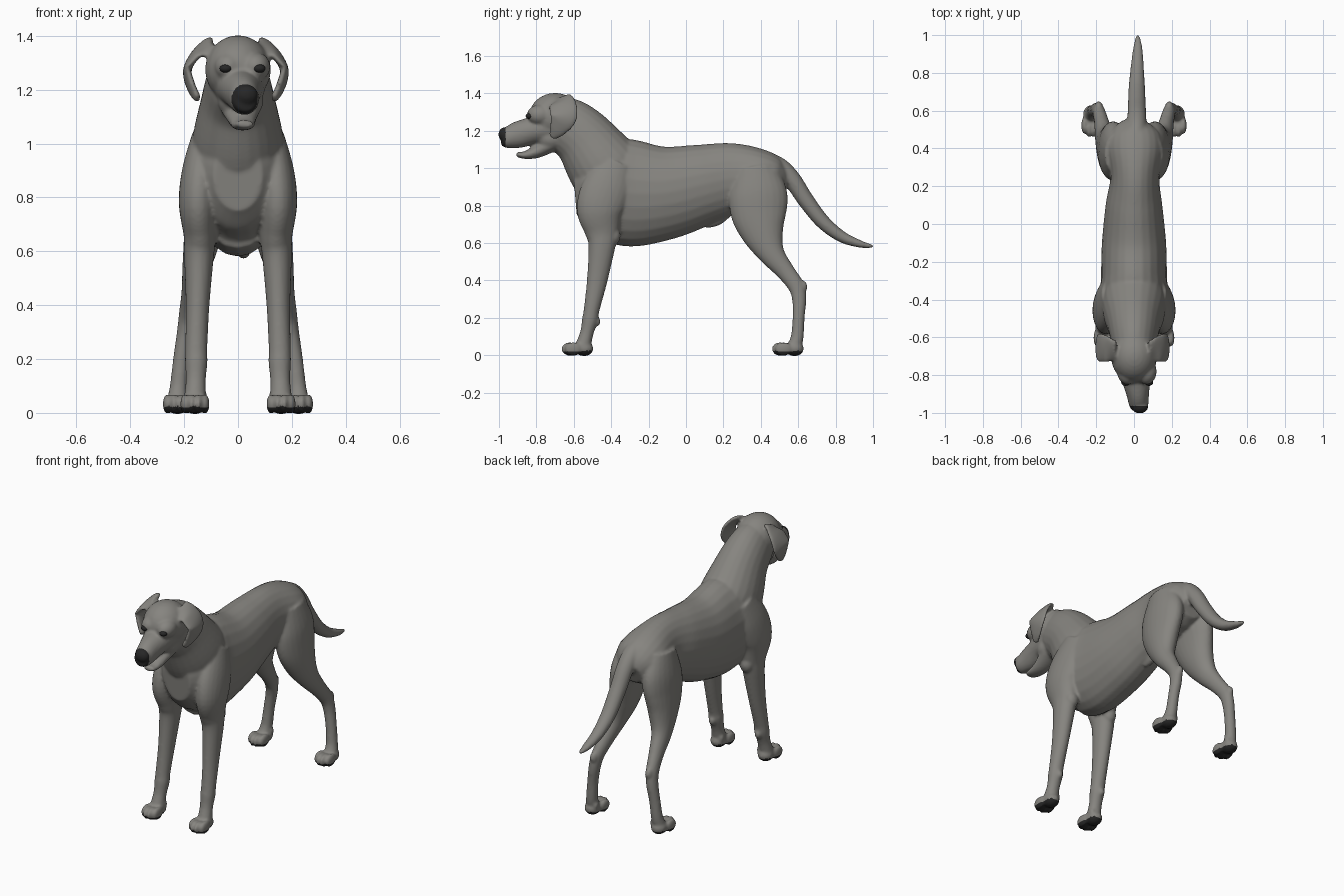
import bpy
import bmesh
from math import cos, sin, pi
from mathutils import Matrix, Vector

default_cube = bpy.data.objects.get("Cube")
if default_cube:
    bpy.data.objects.remove(default_cube)


def make_material(name, colour):
    material = bpy.data.materials.new(name)
    material.use_nodes = True
    material.diffuse_color = colour
    shader = material.node_tree.nodes["Principled BSDF"]
    shader.inputs["Base Color"].default_value = colour
    shader.inputs["Roughness"].default_value = 0.8
    return material


coat = make_material("warm grey coat", (0.24, 0.233, 0.215, 1))
dark = make_material("near black", (0.02, 0.02, 0.02, 1))


def spline(stations, steps=6):
    """Smooth curve through all station values (position and radii)."""
    padded = [stations[0]] + stations + [stations[-1]]
    for a, b, c, d in zip(padded, padded[1:], padded[2:], padded[3:]):
        for i in range(steps):
            t = i / steps
            yield [q + t / 2 * (r - p + t * (2 * p - 5 * q + 4 * r - s
                                             + t * (3 * (q - r) + s - p)))
                   for p, q, r, s in zip(a, b, c, d)]
    yield stations[-1]


def add_limb(mesh, stations, side=1, shift=0, sides=24):
    """Loft of ellipses; a station is x, y, z, half width, half depth."""
    path = list(spline(stations))
    centres = [Vector((side * p[0] + shift, p[1], p[2])) for p in path]
    rings = []
    for i, (centre, station) in enumerate(zip(centres, path)):
        ahead = centres[min(i + 1, len(path) - 1)]
        behind = centres[max(i - 1, 0)]
        tangent = (ahead - behind).normalized()
        across = Vector((1, 0, 0))
        across = (across - tangent * across.dot(tangent)).normalized()
        deep = tangent.cross(across)
        ring = []
        for k in range(sides):
            angle = 2 * pi * k / sides
            offset = across * station[3] * cos(angle) + deep * station[4] * sin(angle)
            ring.append(mesh.verts.new(centre + offset))
        rings.append(ring)
    for lower, upper in zip(rings, rings[1:]):
        for k in range(sides):
            n = (k + 1) % sides
            mesh.faces.new((lower[k], lower[n], upper[n], upper[k]))
    mesh.faces.new(rings[0][::-1])
    mesh.faces.new(rings[-1])


def add_ball(mesh, centre, radii):
    matrix = Matrix.Translation(centre) @ Matrix.Diagonal((*radii, 1))
    bmesh.ops.create_uvsphere(mesh, u_segments=24, v_segments=16,
                              radius=1, matrix=matrix)


def add_paw(mesh, x, y, side):
    """Rounded foot with four toes, the middle pair further forward."""
    add_ball(mesh, (x, y + .03, .035), (.045, .05, .04))
    for toe in (-1.5, -.5, .5, 1.5):
        reach = .018 if abs(toe) < 1 else 0
        add_ball(mesh, (x + toe * .025, y - .028 - reach, .033),
                 (.0165, .046, .037))
    # Dewclaw side of the foot
    add_ball(mesh, (x - side * .03, y + .045, .06), (.016, .02, .025))


skin = bmesh.new()

# Trunk, from rump to breast
add_limb(skin, [
    (0, .535, .90, .07, .07),
    (0, .48, .92, .13, .125),
    (.005, .40, .94, .155, .16),
    (.005, .25, .945, .13, .19),
    (0, .10, .915, .15, .215),
    (0, -.10, .87, .17, .25),
    (0, -.28, .865, .175, .285),
    (0, -.42, .89, .18, .27),
    (0, -.53, .885, .15, .21),
    (0, -.595, .88, .09, .13)])

# Neck and throat
add_limb(skin, [
    (0, -.33, .90, .14, .19),
    (0, -.43, 1.0, .17, .20),
    (0, -.545, 1.155, .138, .165),
    (0, -.645, 1.235, .115, .15),
    (0, -.70, 1.27, .10, .12)])

# Skull, cheeks and brows
add_ball(skin, (0, -.70, 1.275), (.122, .14, .127))
add_ball(skin, (.01, -.72, 1.16), (.085, .085, .075))
for side in (-1, 1):
    add_ball(skin, (.015 + side * .05, -.78, 1.285), (.055, .07, .055))

# Muzzle, nose and lower jaw
add_limb(skin, [
    (.005, -.72, 1.22, .10, .09),
    (.012, -.82, 1.20, .078, .075),
    (.02, -.90, 1.178, .06, .071),
    (.026, -.955, 1.162, .052, .056),
    (.03, -.98, 1.165, .04, .04)])
add_ball(skin, (.031, -.97, 1.18), (.044, .033, .039))
add_limb(skin, [
    (.01, -.72, 1.13, .075, .045),
    (.015, -.80, 1.088, .052, .035),
    (.02, -.86, 1.07, .043, .021),
    (.026, -.905, 1.074, .03, .014)])

# Tail
add_limb(skin, [
    (.01, .42, 1.03, .06, .06),
    (.012, .50, 1.0, .055, .055),
    (.015, .57, .935, .05, .048),
    (.015, .64, .83, .047, .044),
    (.015, .73, .715, .043, .039),
    (.017, .83, .635, .035, .031),
    (.02, .93, .595, .025, .02),
    (.02, 1.0, .582, .01, .008)])

# Belly sheath
add_limb(skin, [
    (.005, .24, .80, .03, .04),
    (.005, .17, .73, .028, .035),
    (.005, .105, .695, .018, .018)])

front_leg = [
    (.12, -.37, 1.03, .05, .09),
    (.135, -.42, .90, .072, .13),
    (.148, -.46, .78, .072, .125),
    (.142, -.45, .66, .06, .092),
    (.145, -.45, .58, .055, .072),
    (.15, -.475, .40, .044, .055),
    (.155, -.505, .24, .041, .042),
    (.155, -.513, .19, .042, .043),
    (.157, -.53, .12, .037, .036),
    (.16, -.55, .05, .042, .042)]

hind_leg = [
    (.085, .37, 1.0, .07, .11),
    (.105, .385, .87, .08, .155),
    (.12, .39, .75, .075, .148),
    (.135, .415, .64, .067, .11),
    (.155, .46, .54, .052, .07),
    (.17, .53, .45, .04, .05),
    (.185, .588, .37, .034, .044),
    (.195, .605, .30, .032, .038),
    (.21, .602, .20, .031, .032),
    (.22, .595, .10, .033, .034),
    (.225, .58, .05, .038, .038)]

# Thin folded ear, from root to tip
ear = [
    (.085, -.67, 1.365, .018, .06),
    (.14, -.66, 1.34, .017, .075),
    (.18, -.655, 1.275, .016, .075),
    (.165, -.685, 1.21, .015, .05),
    (.14, -.715, 1.165, .013, .02)]

for side in (-1, 1):
    add_limb(skin, front_leg, side)
    add_limb(skin, hind_leg, side)
    add_limb(skin, ear, side, shift=-.008)
    add_paw(skin, side * .16, -.575, side)
    add_paw(skin, side * .225, .55, side)
    # Hock point, wrist pad and elbow
    add_ball(skin, (side * .187, .625, .365), (.022, .024, .035))
    add_ball(skin, (side * .155, -.475, .18), (.02, .018, .025))
    add_ball(skin, (side * .14, -.385, .64), (.04, .035, .05))

# Fuse all parts into one continuous skin
mesh = bpy.data.meshes.new("body")
skin.normal_update()
skin.to_mesh(mesh)
skin.free()
body = bpy.data.objects.new("body", mesh)
bpy.context.collection.objects.link(body)
remesh = body.modifiers.new("fuse", 'REMESH')
remesh.mode = 'VOXEL'
remesh.voxel_size = .008
soften = body.modifiers.new("soften", 'SMOOTH')
soften.factor = .5
soften.iterations = 5
bpy.context.view_layer.update()
evaluated = body.evaluated_get(bpy.context.evaluated_depsgraph_get())
fused = bpy.data.meshes.new_from_object(evaluated)
body.modifiers.clear()
body.data = fused
fused.materials.clear()
fused.materials.append(coat)
fused.materials.append(dark)

# Dark nose leather and foot pads
for face in fused.polygons:
    face.use_smooth = True
    nose = face.center.y < -.962 and face.center.z > 1.11
    face.material_index = int(nose or face.center.z < .024)

# Eyes
for name, side in (("left_eye", 1), ("right_eye", -1)):
    eye_shape = bmesh.new()
    add_ball(eye_shape, (.017 + side * .062, -.836, 1.279), (.023, .021, .016))
    eye_mesh = bpy.data.meshes.new(name)
    eye_shape.to_mesh(eye_mesh)
    eye_shape.free()
    eye_mesh.materials.append(dark)
    for face in eye_mesh.polygons:
        face.use_smooth = True
    bpy.context.collection.objects.link(bpy.data.objects.new(name, eye_mesh))
